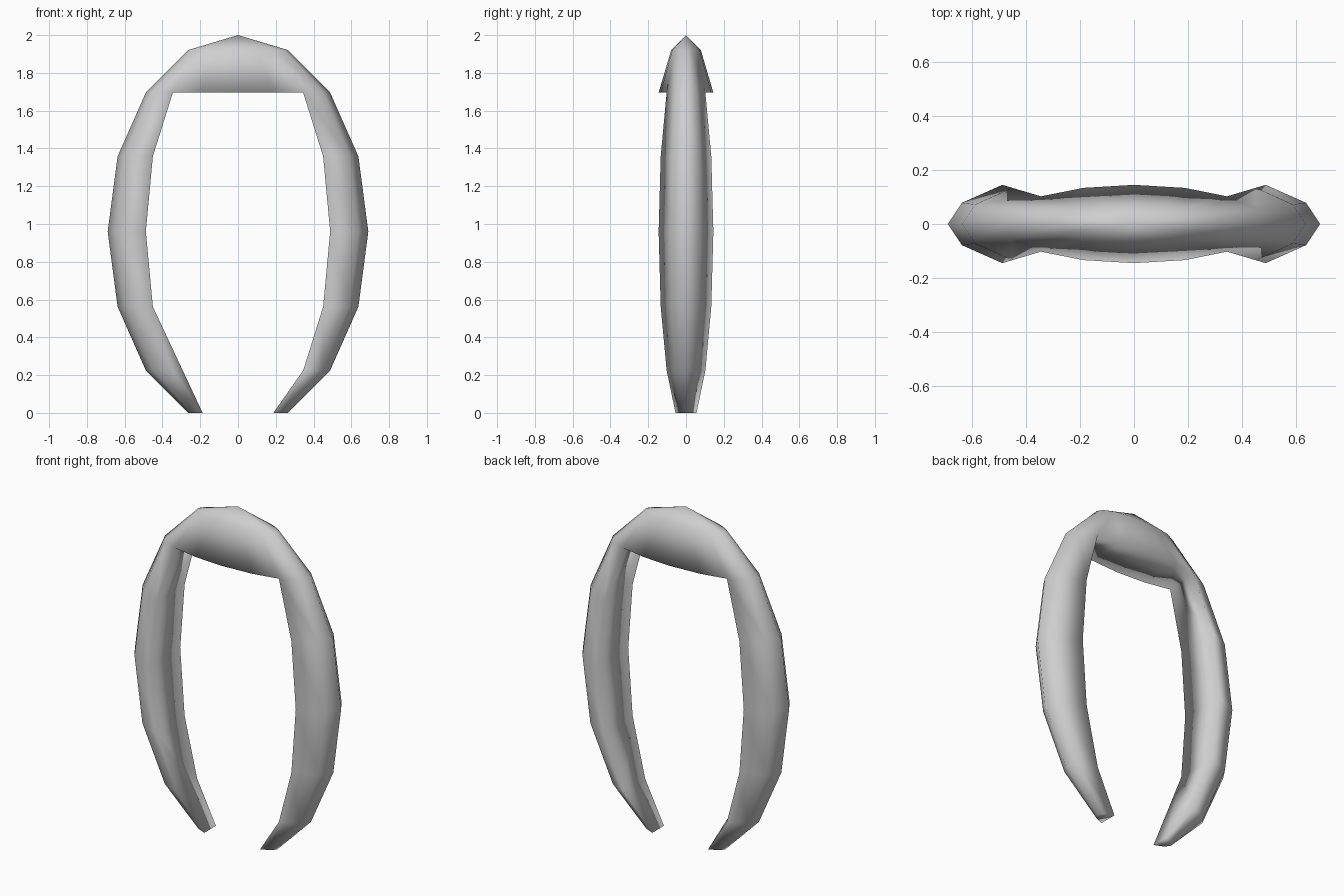
import bpy, bmesh
from mathutils import Vector

cube = bpy.data.objects.get("Cube")
if cube:
    bpy.data.objects.remove(cube, do_unlink=True)

RX, RY, RZ, MID = 0.69, 0.205, 1.04, 0.96

# Grey material
grey = bpy.data.materials.new("grey")
grey.use_nodes = True
colour = (0.62, 0.62, 0.62, 1)
grey.diffuse_color = colour
grey.node_tree.nodes["Principled BSDF"].inputs["Base Color"].default_value = colour

# Band: a low-poly sphere with open front, back and bottom
bm = bmesh.new()
bmesh.ops.create_uvsphere(bm, u_segments=16, v_segments=8, radius=1)


def is_open(face):
    c = face.calc_center_median()
    window = abs(c.y) > abs(c.x) and c.z < 0.7
    return window or c.z < -0.93


def twin(vert):
    """The matching vertex on the back."""
    target = vert.co * Vector((1, -1, 1))
    return min(bm.verts, key=lambda v: (v.co - target).length)


bmesh.ops.delete(bm, geom=[f for f in bm.faces if is_open(f)], context='FACES')

# Small web that straightens one lower front edge
low, mid, high = sorted(
    (v for v in bm.verts if v.co.x < 0 and v.co.y < 0
     and abs(v.co.x - v.co.y) < 0.01 and v.co.z < -0.3),
    key=lambda v: v.co.z)
bm.faces.new((low, mid, high))

# Inner wall joining the front rim to the back rim
rim = [e for e in bm.edges if e.is_boundary
       and all(v.co.y < -0.01 for v in e.verts)
       and sum(v.co.z for v in e.verts) / 2 > -0.9]
for a, b in [tuple(e.verts) for e in rim]:
    if {a, b} != {low, high}:
        bm.faces.new((a, b, twin(b), twin(a)))
bm.faces.new((high, twin(mid), twin(high)))
bm.faces.new((high, low, twin(low), twin(mid)))

# Flat tips
bmesh.ops.holes_fill(bm, edges=[e for e in bm.edges if e.is_boundary], sides=0)
bmesh.ops.recalc_face_normals(bm, faces=bm.faces)

# Tall flat oval standing on the ground
bmesh.ops.scale(bm, vec=Vector((RX, RY, RZ)), verts=bm.verts)
bmesh.ops.translate(bm, vec=Vector((0, 0, MID)), verts=bm.verts)
for f in bm.faces:
    f.smooth = True

mesh = bpy.data.meshes.new("headband")
bm.to_mesh(mesh)
bm.free()
mesh.materials.append(grey)
band = bpy.data.objects.new("headband", mesh)
bpy.context.collection.objects.link(band)
